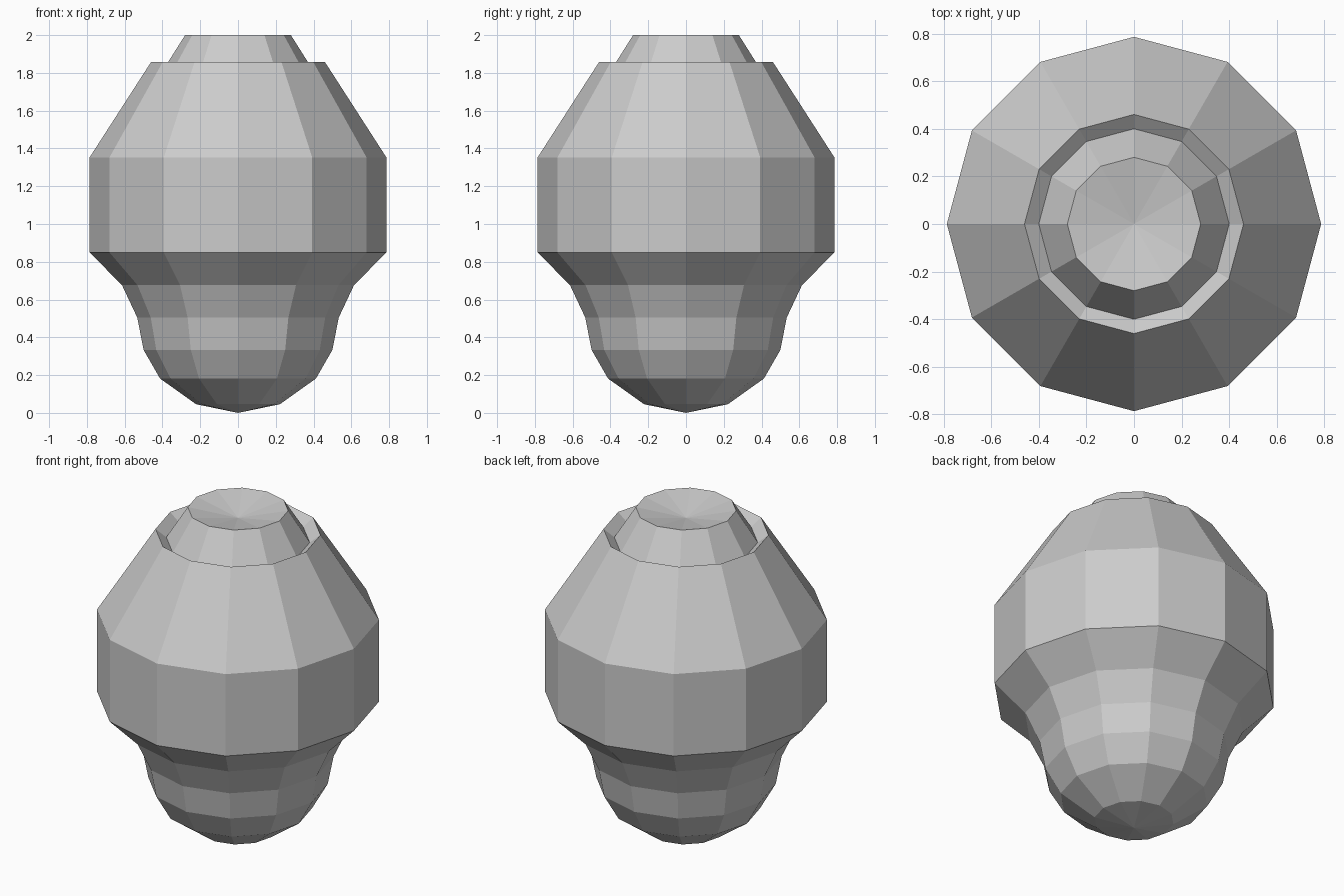
import bpy, bmesh, math

if "Cube" in bpy.data.objects:
    bpy.data.objects.remove(bpy.data.objects["Cube"])

SIDES = 12


def lathe(name, profile):
    """Revolve (radius, z) points into a flat-faced 12-sided solid; radius 0 is a pole."""
    bm = bmesh.new()
    rings = []
    for r, z in profile:
        if r == 0:
            rings.append([bm.verts.new((0, 0, z))] * SIDES)
        else:
            rings.append([bm.verts.new((r * math.cos(math.tau * i / SIDES),
                                        r * math.sin(math.tau * i / SIDES), z))
                          for i in range(SIDES)])
    for a, b in zip(rings, rings[1:]):
        for i in range(SIDES):
            j = (i + 1) % SIDES
            corners = list(dict.fromkeys((a[i], a[j], b[j], b[i])))
            bm.faces.new(corners)
    bmesh.ops.recalc_face_normals(bm, faces=bm.faces)
    mesh = bpy.data.meshes.new(name)
    bm.to_mesh(mesh)
    bm.free()
    obj = bpy.data.objects.new(name, mesh)
    bpy.context.collection.objects.link(obj)
    return obj


lathe("faceted_body", [
    # rounded foot and waist
    (0, 0.0), (0.222, 0.046), (0.413, 0.182), (0.50, 0.334),
    (0.533, 0.504), (0.614, 0.676),
    # straight drum and sloping shoulder
    (0.786, 0.85), (0.786, 1.352), (0.46, 1.858),
    # V groove, then neck with a dished top
    (0.40, 1.81), (0.28, 2.0), (0, 1.945),
])
